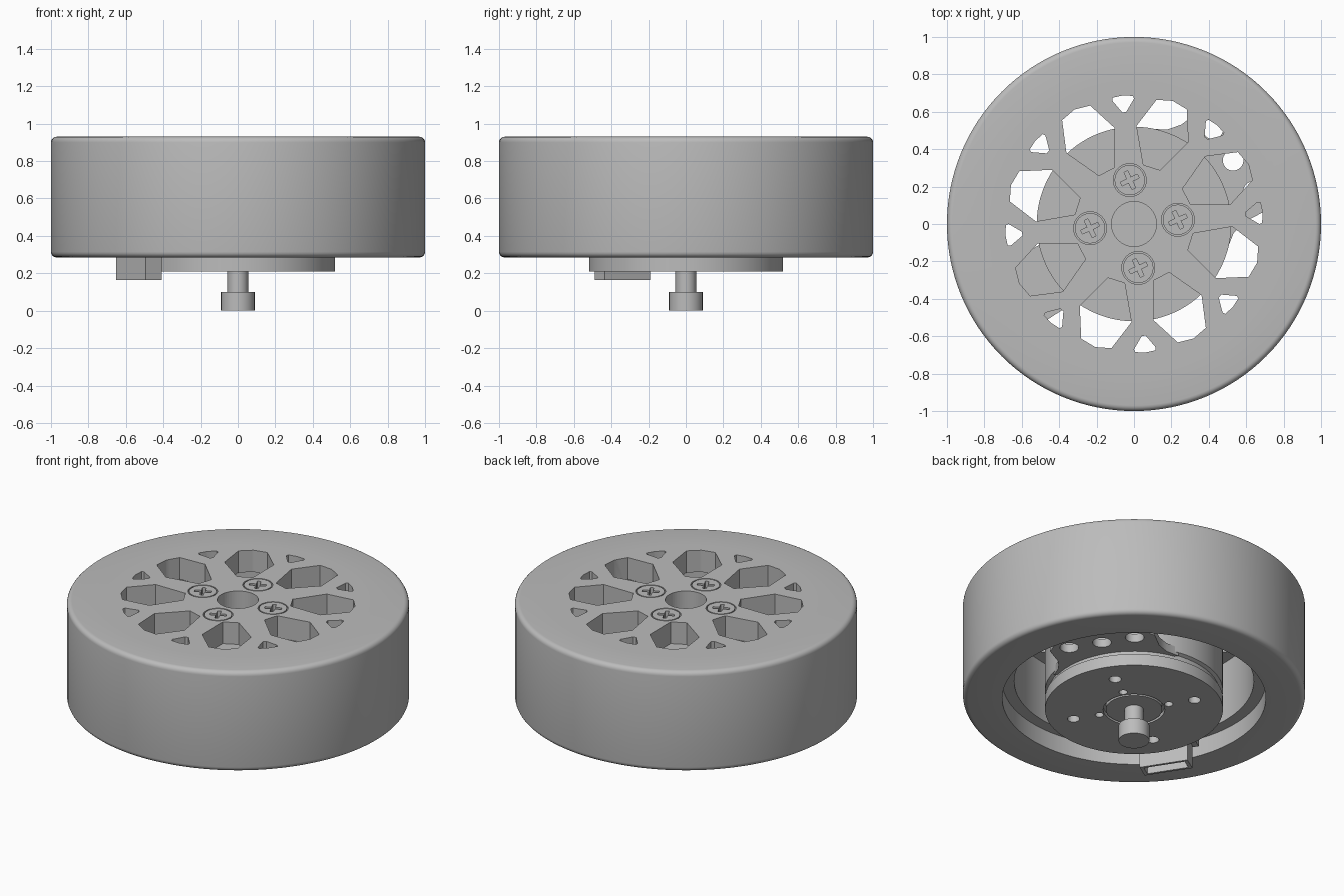
import bpy, bmesh, math
from mathutils import Matrix

cube = bpy.data.objects.get("Cube")
if cube:
    bpy.data.objects.remove(cube, do_unlink=True)

grey = bpy.data.materials.new("plain_grey")
grey.use_nodes = True
COLOUR = (0.5, 0.5, 0.5, 1)
grey.diffuse_color = COLOUR
for node in grey.node_tree.nodes:
    if node.type == 'BSDF_PRINCIPLED':
        node.inputs["Base Color"].default_value = COLOUR

TOP = 0.93                      # upper face of the wheel
FLOOR = 0.79                    # underside of the spoked plate
MOTOR_ANGLE = math.radians(32.7)


def make_object(name, bm):
    bmesh.ops.recalc_face_normals(bm, faces=bm.faces)
    mesh = bpy.data.meshes.new(name)
    bm.to_mesh(mesh)
    bm.free()
    mesh.materials.append(grey)
    obj = bpy.data.objects.new(name, mesh)
    bpy.context.collection.objects.link(obj)
    return obj


def lathe(name, profile, steps=96):
    """Spin a closed outline of (radius, height) points around z."""
    bm = bmesh.new()
    verts = [bm.verts.new((r, 0, z)) for r, z in profile]
    edges = [bm.edges.new((a, b)) for a, b in zip(verts, verts[1:] + verts[:1])
             if a.co.x + b.co.x > 0]
    bmesh.ops.spin(bm, geom=verts + edges, axis=(0, 0, 1), cent=(0, 0, 0),
                   angle=math.tau, steps=steps, use_duplicate=False)
    bmesh.ops.remove_doubles(bm, verts=bm.verts, dist=0.0005)
    return make_object(name, bm)


def polar(r, a):
    return r * math.cos(a), r * math.sin(a)


def circle(x, y, r, n=32):
    return [(x + r * math.cos(math.tau * i / n), y + r * math.sin(math.tau * i / n))
            for i in range(n)]


def prisms(name, shapes):
    """Upright prisms, each given as (outline, bottom, top)."""
    bm = bmesh.new()
    for outline, low, high in shapes:
        face = bm.faces.new([bm.verts.new((x, y, low)) for x, y in outline])
        ext = bmesh.ops.extrude_face_region(bm, geom=[face])["geom"]
        bmesh.ops.translate(bm, vec=(0, 0, high - low),
                            verts=[v for v in ext if isinstance(v, bmesh.types.BMVert)])
    return make_object(name, bm)


def cut(obj, shapes):
    """Subtract prisms and bake the result."""
    cutter = prisms("cutter", shapes)
    cutter.hide_render = True
    mod = obj.modifiers.new("cut", 'BOOLEAN')
    mod.operation, mod.solver, mod.object = 'DIFFERENCE', 'EXACT', cutter
    graph = bpy.context.evaluated_depsgraph_get()
    baked = bpy.data.meshes.new_from_object(obj.evaluated_get(graph))
    obj.modifiers.clear()
    obj.data = baked
    bpy.data.objects.remove(cutter, do_unlink=True)


def smooth(obj):
    obj.data.polygons.foreach_set("use_smooth", [True] * len(obj.data.polygons))
    obj.data.set_sharp_from_angle(angle=math.radians(30))


def turn(obj):
    obj.data.transform(Matrix.Rotation(MOTOR_ANGLE, 4, 'Z'))


# Tyre with rounded outer shoulders
low, b = 0.285, 0.03
shoulder = [(1 - b + b * math.sin(t), b - b * math.cos(t))
            for t in (math.pi / 2 * i / 5 for i in range(6))]
tyre = lathe("tyre", [(0.77, low)] + [(r, low + h) for r, h in shoulder]
             + [(r, TOP - h) for r, h in reversed(shoulder)] + [(0.77, TOP)], 128)

# Hub: barrel closed by a spoked top plate
hub = lathe("hub", [(0, TOP), (0.77, TOP), (0.77, 0.40), (0.70, 0.40),
                    (0.70, FLOOR), (0, FLOOR)], 128)
POCKET = [(0.32, -8.5), (0.525, -16), (0.675, -7.2), (0.69, 0),
          (0.675, 7.2), (0.525, 16), (0.32, 8.5)]
WEDGE = [(0.6, -1), (0.67, -5), (0.685, -4.6), (0.69, 0),
         (0.685, 4.6), (0.67, 5), (0.6, 1)]
openings = [(circle(0, 0, 0.12, 48), FLOOR - 0.1, TOP + 0.1)]
for i in range(8):
    for shape, start in ((POCKET, 27.5), (WEDGE, 5)):
        outline = [polar(r, math.radians(start + 45 * i + a)) for r, a in shape]
        openings.append((outline, FLOOR - 0.1, TOP + 0.1))
screw_spots = [polar(0.236, math.radians(5.5 + 90 * i)) for i in range(4)]
openings += [(circle(x, y, 0.088), FLOOR - 0.1, TOP + 0.1) for x, y in screw_spots]
cut(hub, openings)

# Flush screws with a cross recess
screws = []
for i, (x, y) in enumerate(screw_spots):
    screw = prisms(f"screw_{i + 1}", [(circle(x, y, 0.081), FLOOR, TOP)])
    cross = []
    for k in range(4):
        for u, v in ((0.011, -0.011), (0.05, -0.011), (0.05, 0.011)):
            a = math.radians(25 + 90 * k)
            cross.append((x + u * math.cos(a) - v * math.sin(a),
                          y + u * math.sin(a) + v * math.cos(a)))
    cut(screw, [(cross, TOP - 0.04, TOP + 0.1)])
    screws.append(screw)

# Motor can with a ring groove and mounting holes underneath
motor = lathe("motor_can", [
    (0, 0.21), (0.165, 0.21), (0.165, 0.235), (0.18, 0.235), (0.18, 0.21),
    (0.52, 0.21), (0.52, 0.285), (0.5, 0.295), (0.5, 0.325), (0.52, 0.335),
    (0.52, FLOOR), (0, FLOOR)])
holes = []
for i in range(4):
    for dist, r in ((0.37, 0.036), (0.212, 0.025)):
        holes.append((circle(*polar(dist, math.pi / 2 * i), r, 24), 0.1, 0.27))
cut(motor, holes)
turn(motor)

# Shaft with its end collar
shaft = lathe("shaft", [(0, 0), (0.09, 0), (0.09, 0.1), (0.055, 0.1),
                        (0.055, 0.23), (0, 0.23)], 48)

# Mounting bracket with three holes
half = [(0.35, 0.38), (0.42, 0.33), (0.5, 0.31), (0.62, 0.32), (0.7, 0.26), (0.745, 0.1)]
bracket = prisms("mounting_bracket",
                 [([(x, -y) for x, y in half] + half[::-1], 0.315, 0.37)])
cut(bracket, [(circle(0.63, y, 0.055), 0.2, 0.5) for y in (-0.2, 0, 0.2)])
turn(bracket)


# Connector tab and socket on the opposite side
def box(x0, x1, w):
    return [(x0, -w), (x1, -w), (x1, w), (x0, w)]


tab = prisms("connector_tab", [(box(-0.695, -0.45, 0.18), 0.315, 0.37)])
socket = prisms("connector_socket", [(box(-0.68, -0.58, 0.146), 0.165, 0.32)])
cut(socket, [(box(-0.665, -0.595, 0.125), 0.1, 0.28)])
turn(tab)
turn(socket)

for part in [tyre, hub, motor, shaft, bracket] + screws:
    smooth(part)
